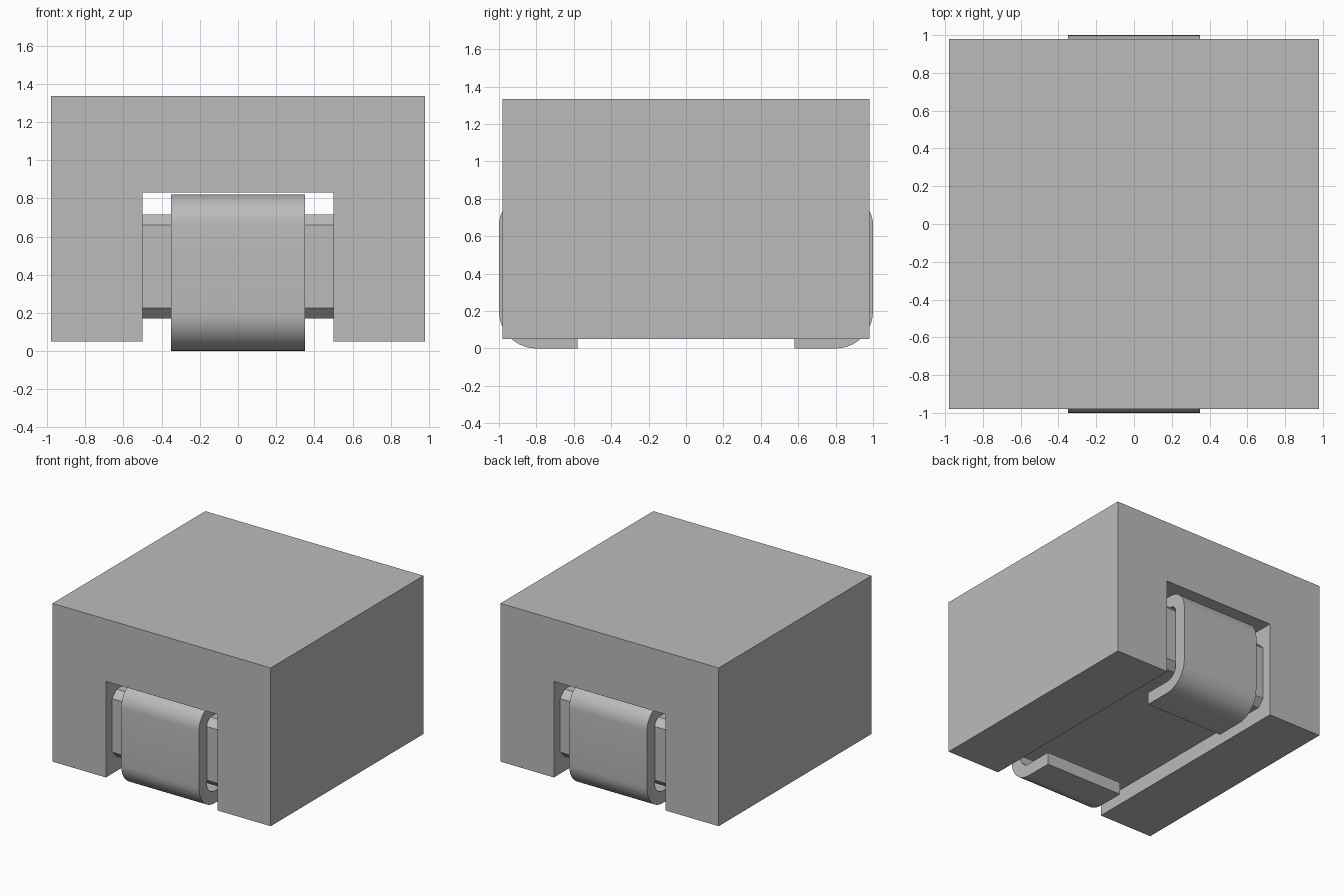
import bpy, bmesh, math

cube = bpy.data.objects.get("Cube")
if cube:
    bpy.data.objects.remove(cube, do_unlink=True)

grey = bpy.data.materials.new("mid grey")
grey.use_nodes = True
colour = (0.5, 0.5, 0.5, 1)
grey.diffuse_color = colour
grey.node_tree.nodes["Principled BSDF"].inputs["Base Color"].default_value = colour


def prism(name, profile, place, half, smooth=False):
    """Sweep a closed 2D profile from -half to +half along the axis set by place."""
    bm = bmesh.new()
    ends = [[bm.verts.new(place(a, b, t)) for a, b in profile] for t in (-half, half)]
    bm.faces.new(ends[0])
    bm.faces.new(ends[1])
    n = len(profile)
    for i in range(n):
        j = (i + 1) % n
        bm.faces.new((ends[0][i], ends[0][j], ends[1][j], ends[1][i]))
    bmesh.ops.recalc_face_normals(bm, faces=bm.faces)
    mesh = bpy.data.meshes.new(name)
    bm.to_mesh(mesh)
    bm.free()
    mesh.materials.append(grey)
    if smooth:
        mesh.polygons.foreach_set("use_smooth", [True] * len(mesh.polygons))
        mesh.set_sharp_from_angle(angle=math.radians(30))
    obj = bpy.data.objects.new(name, mesh)
    bpy.context.collection.objects.link(obj)
    return obj


def arc(cy, cz, r, start, end, steps=10):
    angles = [math.radians(start + (end - start) * i / steps) for i in range(steps + 1)]
    return [(cy + r * math.cos(a), cz + r * math.sin(a)) for a in angles]


# Housing: block with a channel running underneath from front to back
W, SLOT, BASE, ROOF, TOP = 0.98, 0.5, 0.05, 0.83, 1.335
housing = [(-W, BASE), (-SLOT, BASE), (-SLOT, ROOF), (SLOT, ROOF),
           (SLOT, BASE), (W, BASE), (W, TOP), (-W, TOP)]
prism("housing", housing, lambda a, b, t: (a, t, b), W)

# Core: bar in the channel with chamfered front and back edges
Y, LOW, HIGH, C = 0.9, 0.17, 0.715, 0.055
core = [(-Y, LOW + C), (-Y + C, LOW), (Y - C, LOW), (Y, LOW + C),
        (Y, HIGH - C), (Y - C, HIGH), (-Y + C, HIGH), (-Y, HIGH - C)]
prism("core", core, lambda a, b, t: (t, a, b), SLOT)

# Terminals: bent strips with a foot below and a flange over the core
THICK, FOOT_R, TOP_R, REACH, PEAK = 0.1, 0.2, 0.16, 0.58, 0.82
foot_y, top_y, top_z = 1 - FOOT_R, 1 - TOP_R, PEAK - TOP_R
strip = [(REACH, 0)]
strip += arc(foot_y, FOOT_R, FOOT_R, -90, 0)
strip += arc(top_y, top_z, TOP_R, 0, 90)
strip += [(REACH, PEAK), (REACH, PEAK - THICK)]
strip += arc(top_y, top_z, TOP_R - THICK, 90, 0)
strip += arc(foot_y, FOOT_R, FOOT_R - THICK, 0, -90)
strip += [(REACH, THICK)]
for name, side in (("front_terminal", -1), ("back_terminal", 1)):
    prism(name, strip, lambda a, b, t: (t, side * a, b), 0.35, smooth=True)
